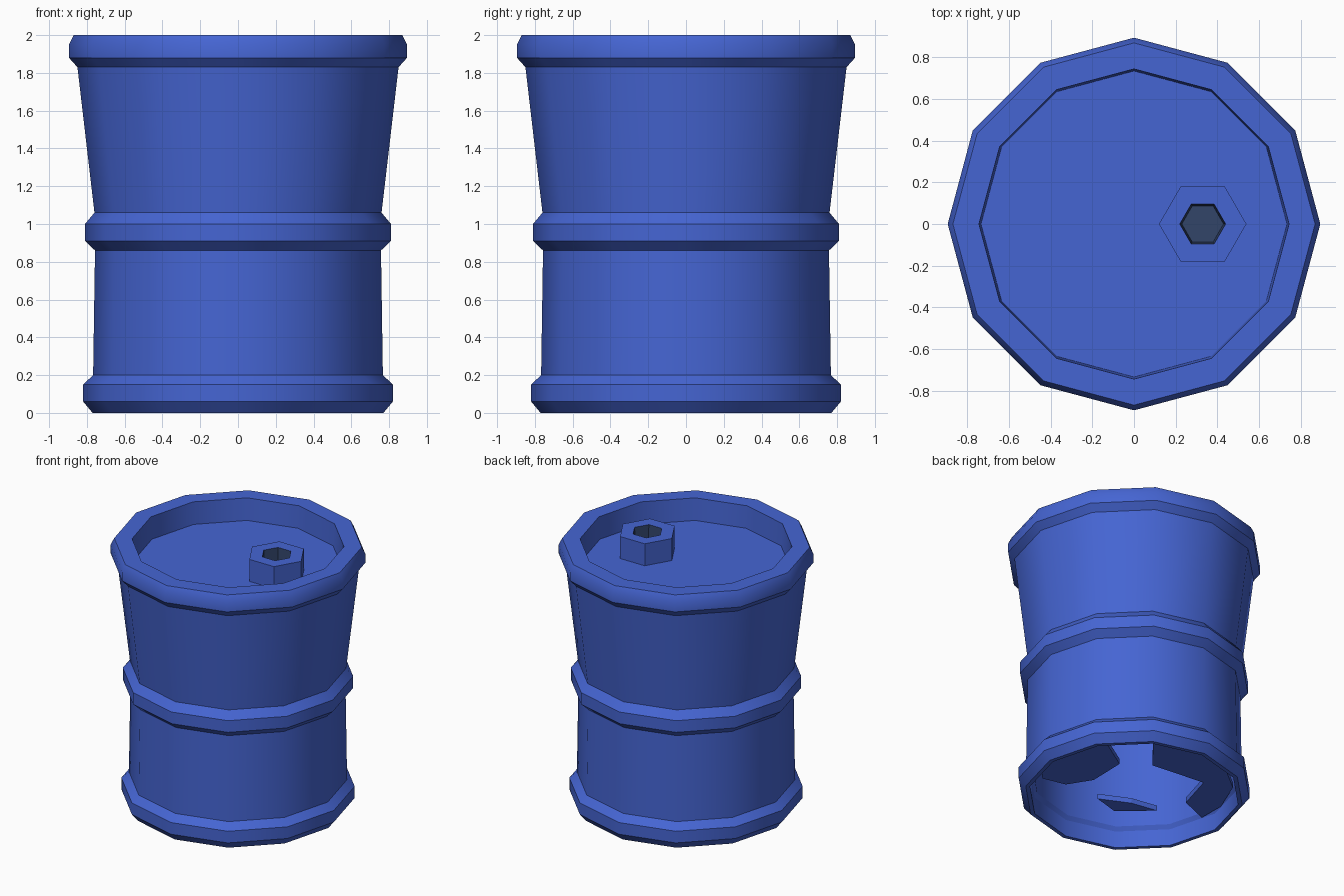
import bpy, bmesh, math
from mathutils import Vector

cube = bpy.data.objects.get("Cube")
if cube:
    bpy.data.objects.remove(cube, do_unlink=True)


def material(name, rgb):
    mat = bpy.data.materials.new(name)
    mat.use_nodes = True
    mat.diffuse_color = (*rgb, 1)
    bsdf = next(n for n in mat.node_tree.nodes if n.type == 'BSDF_PRINCIPLED')
    bsdf.inputs["Base Color"].default_value = (*rgb, 1)
    return mat


BLUE = material("barrel blue", (0.06, 0.13, 0.65))
SLATE = material("dark slate", (0.032, 0.058, 0.141))


def finish(bm, name, mats, smooth=True):
    bmesh.ops.recalc_face_normals(bm, faces=bm.faces)
    mesh = bpy.data.meshes.new(name)
    bm.to_mesh(mesh)
    bm.free()
    obj = bpy.data.objects.new(name, mesh)
    bpy.context.collection.objects.link(obj)
    for mat in mats:
        mesh.materials.append(mat)
    if smooth:
        bpy.ops.object.select_all(action='DESELECT')
        obj.select_set(True)
        bpy.context.view_layer.objects.active = obj
        bpy.ops.object.shade_smooth_by_angle(angle=math.radians(31))
    return obj


def lathe(profile, sides, centre=(0, 0)):
    """Revolve (radius, z) points and fill both ends."""
    bm = bmesh.new()
    rings = []
    for r, z in profile:
        angles = [math.tau * i / sides for i in range(sides)]
        rings.append([bm.verts.new((centre[0] + r * math.cos(a),
                                    centre[1] + r * math.sin(a), z)) for a in angles])
    for low, high in zip(rings, rings[1:]):
        for i in range(sides):
            j = (i + 1) % sides
            bm.faces.new((low[i], low[j], high[j], high[i]))
    bm.faces.new(rings[0])
    bm.faces.new(rings[-1])
    return bm


# Barrel shell: underside of lid, inner wall, foot, ribs, rim, recessed lid
shell = [(0.78, 1.78), (0.72, 1.06), (0.72, 0.16), (0.74, 0.13), (0.74, 0),
         (0.77, 0), (0.82, 0.06), (0.82, 0.15), (0.767, 0.2), (0.757, 0.86),
         (0.81, 0.91), (0.81, 1.0), (0.76, 1.06), (0.85, 1.83), (0.895, 1.88),
         (0.895, 1.95), (0.87, 2), (0.745, 2), (0.735, 1.83)]
finish(lathe(shell, 12), "barrel_shell", [BLUE])

# Hexagonal filler spout with a dark bore
bung = [(0.21, 1.82), (0.21, 2), (0.11, 2), (0.1, 1.87)]
bm = lathe(bung, 6, (0.33, 0))
for face in bm.faces:
    if all((Vector((v.co.x - 0.33, v.co.y))).length < 0.15 for v in face.verts):
        face.material_index = 1
finish(bm, "filler_spout", [BLUE, SLATE], smooth=False)

# Torn remains of the bottom plate
TURN = math.radians(35)
ACROSS = Vector((-math.cos(TURN), math.sin(TURN), 0))
AWAY = Vector((-math.sin(TURN), -math.cos(TURN), 0))


def torn_plate(name, outline, z=0.13, thick=0.04):
    bm = bmesh.new()
    verts = [bm.verts.new(ACROSS * u + AWAY * f + Vector((0, 0, z))) for u, f in outline]
    face = bm.faces.new(verts)
    out = bmesh.ops.extrude_face_region(bm, geom=[face], use_keep_orig=True)
    top = [g for g in out["geom"] if isinstance(g, bmesh.types.BMVert)]
    bmesh.ops.translate(bm, verts=top, vec=(0, 0, thick))
    finish(bm, name, [BLUE], smooth=False)


torn_plate("torn_plate_a", [(-0.68, -0.2), (-0.52, -0.5), (-0.3, -0.66), (-0.24, -0.5),
                            (-0.12, -0.21), (-0.28, 0.03), (-0.47, 0.11), (-0.64, 0.04)])
torn_plate("torn_plate_b", [(0.08, -0.68), (0.3, -0.66), (0.55, -0.46), (0.7, 0.05),
                            (0.64, 0.32), (0.52, 0.49), (0.39, 0.29), (0.49, 0),
                            (0.11, -0.21)])
torn_plate("torn_scrap", [(-0.23, 0.29), (0.01, 0.33), (0.2, 0.42), (-0.1, 0.45)])
